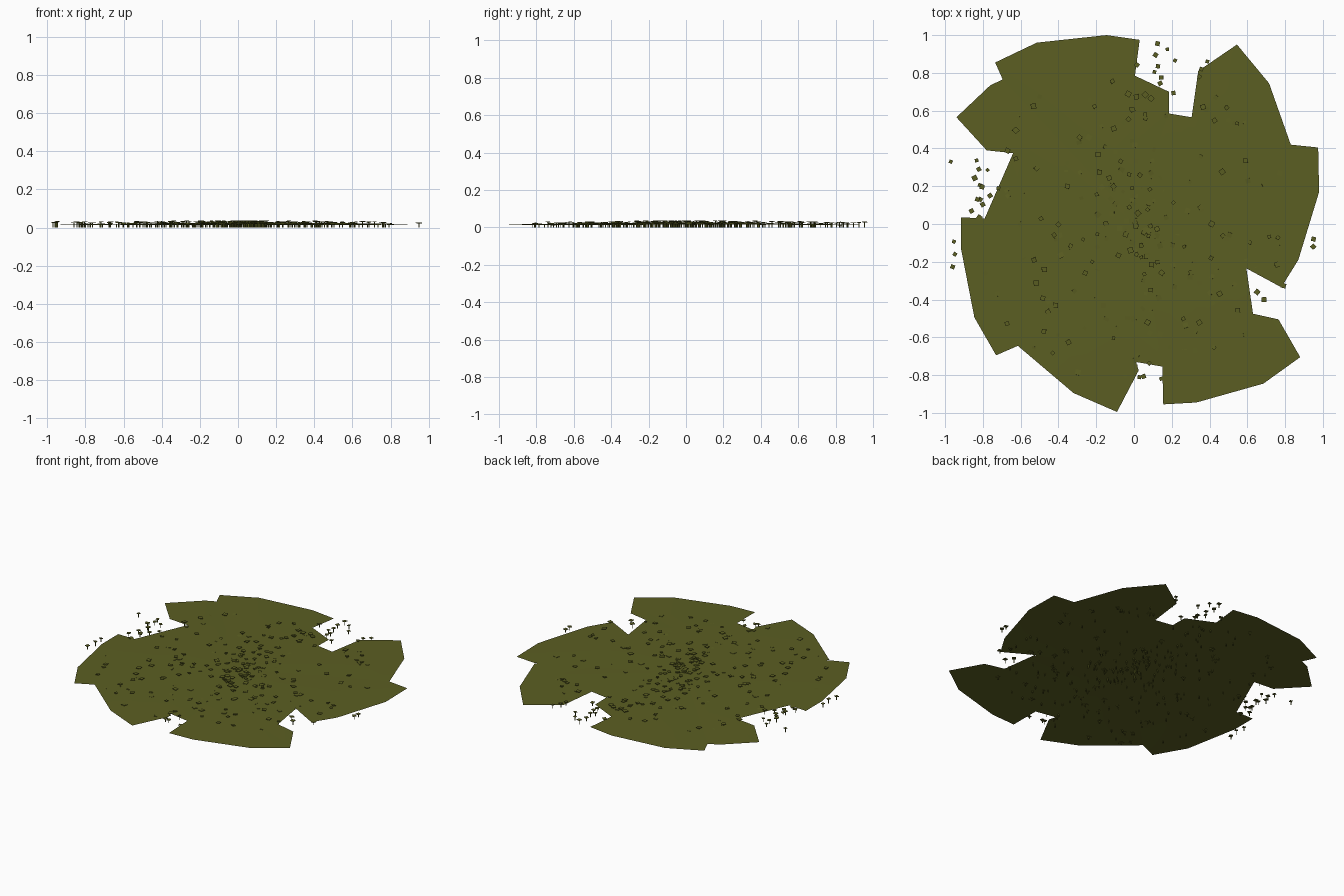
import bpy, bmesh, math, random
from mathutils import Matrix, Vector

if "Cube" in bpy.data.objects:
    bpy.data.objects.remove(bpy.data.objects["Cube"])

random.seed(7)

olive = bpy.data.materials.new("olive_moss")
olive.diffuse_color = (0.105, 0.113, 0.016, 1)
olive.use_nodes = True
olive.node_tree.nodes["Principled BSDF"].inputs["Base Color"].default_value = olive.diffuse_color


def finish(bm, name):
    me = bpy.data.meshes.new(name)
    bm.to_mesh(me)
    bm.free()
    me.materials.append(olive)
    ob = bpy.data.objects.new(name, me)
    bpy.context.collection.objects.link(ob)


def dome(x, y):
    # the carpet is slightly raised in the middle
    return 0.025 - 0.011 * min(1.0, x * x + y * y)


# Ragged rim of the carpet, clockwise from the back left
RIM = [Vector(p) for p in (
    (-.695, .765), (-.735, .855), (-.515, .96), (-.145, 1), (.03, .975),
    (.005, .785), (.185, .7), (.185, .585), (.305, .565), (.34, .81),
    (.545, .95), (.715, .745), (.83, .42), (.975, .405), (.98, .17),
    (.87, -.19), (.78, -.335), (.595, -.235), (.63, -.475), (.765, -.505),
    (.88, -.705), (.685, -.845), (.33, -.945), (.155, -.955), (.15, -.755),
    (.01, -.73), (.025, -.775), (-.09, -.995), (-.32, -.895), (-.615, -.645),
    (-.73, -.695), (-.845, -.495), (-.915, -.135), (-.915, .035), (-.79, .03),
    (-.64, .375), (-.78, .39), (-.94, .565), (-.76, .735))]

# Each lobe runs between two notches and its root reaches past the middle
STARTS = (0, 7, 12, 17, 24, 29, 35)
NAMES = ("back", "back_right", "right", "front_right", "front", "left", "back_left")


def lobe(name, outer, lift):
    mean = sum(outer, Vector((0, 0))) / len(outer)
    hub = mean * 0.7
    outline = outer + [mean * -0.1]
    bm = bmesh.new()

    def vert(p):
        return bm.verts.new((p.x, p.y, dome(p.x, p.y) + lift))

    rim = [vert(p) for p in outline]
    mid = [vert(hub.lerp(p, 0.5)) for p in outline]
    centre = vert(hub)
    for i in range(len(outline)):
        j = (i + 1) % len(outline)
        bm.faces.new((rim[j], rim[i], mid[i], mid[j]))
        bm.faces.new((mid[j], mid[i], centre))
    for f in bm.faces:
        f.smooth = True
    finish(bm, name)


for k, start in enumerate(STARTS):
    end = (STARTS + (len(RIM),))[k + 1]
    outer = [RIM[i % len(RIM)] for i in range(start, end + 1)]
    lobe("moss_lobe_" + NAMES[k], outer, 0.0004 * ((k * 3) % 7 - 3))


# Tiny sprouts: thin stalk with a flat square cap
def sprout(bm, x, y, top):
    spin = Matrix.Rotation(random.uniform(0, math.pi), 4, 'Z')
    tilt = Matrix.Rotation(random.uniform(-.12, .12), 4, 'X')
    w = random.uniform(.017, .029)
    bmesh.ops.create_cube(bm, size=1, matrix=Matrix.Translation((x, y, top / 2))
                          @ spin @ Matrix.Diagonal((.004, .004, top, 1)))
    bmesh.ops.create_cube(bm, size=1, matrix=Matrix.Translation((x, y, top))
                          @ spin @ tilt @ Matrix.Diagonal((w, w, .003, 1)))


bm = bmesh.new()
# sprouts standing in the gaps around the rim: x, y, half width, half depth, count
for x, y, dx, dy, n in ((.16, .85, .06, .12, 8), (.35, .82, .04, .06, 3),
                        (-.8, .22, .05, .14, 6), (-.95, -.16, .02, .1, 3),
                        (.955, -.1, .01, .04, 2), (.67, -.38, .02, .04, 2)):
    for i in range(n):
        sprout(bm, x + random.uniform(-dx, dx),
               y - dy + 2 * dy * (i + .5) / n, random.uniform(.022, .033))
sprout(bm, -.97, .33, .027)
# sprouts across the carpet, denser toward the middle
for i in range(290):
    a = random.uniform(0, 2 * math.pi)
    r = .87 * random.random() ** .8
    x, y = r * math.cos(a), r * math.sin(a)
    sprout(bm, x, y, dome(x, y) + random.uniform(-.004, .011))
finish(bm, "sprouts")
